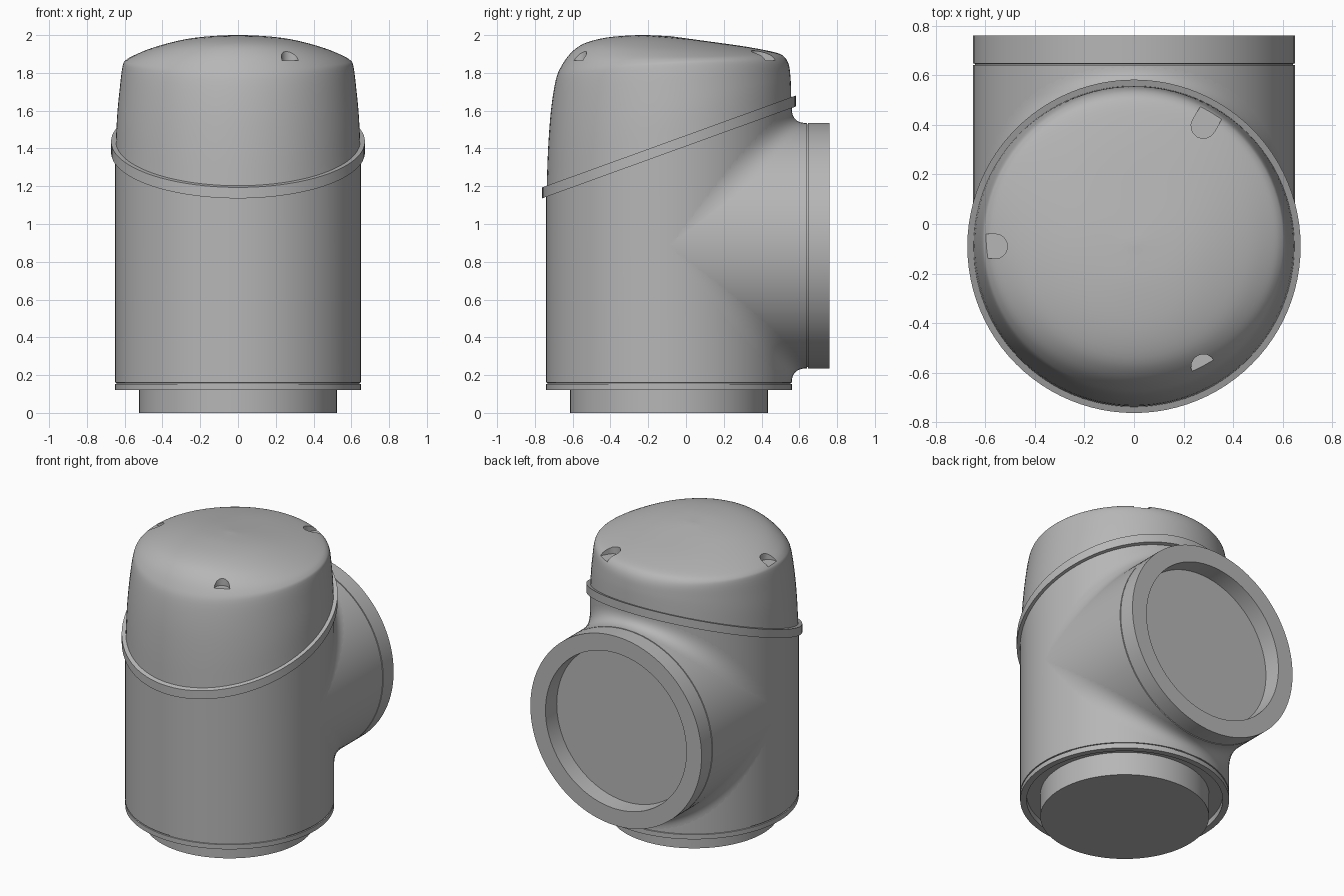
import bpy, bmesh, math
from mathutils import Vector

if "Cube" in bpy.data.objects:
    bpy.data.objects.remove(bpy.data.objects["Cube"])

YC = -0.09      # body axis, y
ZC = 0.885      # outlet axis, z
R = 0.65        # body and outlet radius
N = 96          # segments round

grey = bpy.data.materials.new("plain_grey")
grey.diffuse_color = (0.47, 0.47, 0.47, 1)
grey.use_nodes = True
grey.node_tree.nodes["Principled BSDF"].inputs["Base Color"].default_value = grey.diffuse_color


def loft(name, rings, caps=True, face_y=False):
    """Skin a list of equal-length closed rings."""
    bm = bmesh.new()
    rows = [[bm.verts.new(p) for p in ring] for ring in rings]
    n = len(rows[0])
    for a, b in zip(rows, rows[1:]):
        for i in range(n):
            j = (i + 1) % n
            bm.faces.new((a[i], a[j], b[j], b[i]))
    if caps:
        bm.faces.new(rows[0])
        bm.faces.new(rows[-1])
    bmesh.ops.recalc_face_normals(bm, faces=bm.faces)
    bm.normal_update()
    if face_y and sum(f.normal.y * f.calc_area() for f in bm.faces) < 0:
        bmesh.ops.reverse_faces(bm, faces=bm.faces)
    me = bpy.data.meshes.new(name)
    bm.to_mesh(me)
    bm.free()
    ob = bpy.data.objects.new(name, me)
    bpy.context.collection.objects.link(ob)
    me.materials.append(grey)
    return ob


def smooth(ob, angle=35):
    bpy.ops.object.select_all(action='DESELECT')
    ob.select_set(True)
    bpy.context.view_layer.objects.active = ob
    bpy.ops.object.shade_smooth_by_angle(angle=math.radians(angle))


def angles():
    return [2 * math.pi * i / N for i in range(N)]


def ring_z(r, z):
    """Circle round the body axis; z is a number or a function of y."""
    out = []
    for t in angles():
        x, y = r * math.cos(t), YC + r * math.sin(t)
        out.append((x, y, z(y) if callable(z) else z))
    return out


def ring_y(r, y):
    """Circle round the outlet axis."""
    return [(r * math.cos(t), y, ZC + r * math.sin(t)) for t in angles()]


def slant(offset):
    return lambda y: 1.437 + 0.362 * (y - YC) + offset


# base plug
smooth(loft("base_plug", [ring_z(0.525, 0), ring_z(0.525, 0.17)]))

# body with lower rim, groove and slanted top
body = [(0.61, 0.16), (0.61, 0.12), (R, 0.12), (R, 0.152), (0.643, 0.153),
        (0.643, 0.159), (R, 0.16), (R, slant(-0.02))]
smooth(loft("body", [ring_z(r, z) for r, z in body]))

# slanted collar
collar = [(0.62, -0.058), (0.672, -0.058), (0.672, 0), (0.62, 0)]
smooth(loft("collar", [ring_z(r, slant(o)) for r, o in collar]))

# side outlet with flange and recessed mouth
outlet = [(R, YC), (R, 0.64), (0.642, 0.641), (0.642, 0.646), (R, 0.647),
          (R, 0.76), (0.535, 0.76), (0.53, 0.645)]
smooth(loft("outlet", [ring_y(r, y) for r, y in outlet]))

# concave blend between body and outlet
blend = []
for k in range(13):
    u = k / 12
    ring = []
    for i in range(N):
        t = 2 * math.pi * (i + 0.5) / N
        s, c = math.sin(t), math.cos(t)
        d = 0.078 * (1 + 2 * c * c)
        y0, z0 = YC + R * abs(s), ZC + R * s
        ring.append((R * c, y0 + u * u * d * abs(s), z0 + (1 - u) ** 2 * d * s))
    blend.append(ring)
smooth(loft("outlet_blend", blend, caps=False, face_y=True), 60)

# cap profiles: (radius, z) from the top down
FRONT = [(0.002, 1.995), (0.16, 2.0), (0.33, 1.987), (0.45, 1.955), (0.52, 1.905),
         (0.57, 1.835), (0.60, 1.76), (0.625, 1.6), (0.64, 1.4), (0.648, 1.18)]
SIDE = [(0.002, 1.995), (0.2, 1.985), (0.33, 1.965), (0.46, 1.93), (0.55, 1.893),
        (0.595, 1.865), (0.612, 1.83), (0.628, 1.7), (0.64, 1.57), (0.648, 1.41)]
BACK = [(0.002, 1.995), (0.2, 1.968), (0.38, 1.943), (0.5, 1.922), (0.58, 1.903),
        (0.615, 1.88), (0.635, 1.84), (0.643, 1.78), (0.646, 1.72), (0.648, 1.64)]


def resample(pts, steps=4):
    """Smooth curve through the points."""
    p = [Vector(q) for q in pts]
    p = [2 * p[0] - p[1]] + p + [2 * p[-1] - p[-2]]
    out = []
    for i in range(1, len(p) - 2):
        a, b, c, d = p[i - 1:i + 3]
        for k in range(steps):
            t = k / steps
            out.append(0.5 * (2 * b + (c - a) * t + (2 * a - 5 * b + 4 * c - d) * t * t
                              + (3 * b - a - 3 * c + d) * t ** 3))
    return out + [p[-2]]


# cap
cap_rings = []
for f, s, b in zip(resample(FRONT), resample(SIDE), resample(BACK)):
    ring = []
    for t in angles():
        a = math.sin(t)
        r, z = s * (1 - a * a) + f * (a * a - a) / 2 + b * (a * a + a) / 2
        ring.append((r * math.cos(t), YC + r * a, z))
    cap_rings.append(ring)
cap = loft("cap", cap_rings)

# three notches cut into the cap shoulder
for deg in (60, 180, 300):
    ca, sa = math.cos(math.radians(deg)), math.sin(math.radians(deg))
    shape = [(0.8, -0.05)]
    for k in range(9):
        h = math.pi * k / 8
        shape.append((0.56 - 0.05 * math.sin(h), -0.05 * math.cos(h)))
    shape.append((0.8, 0.05))
    rings = [[(u * ca - v * sa, YC + u * sa + v * ca, z) for u, v in shape]
             for z in (1.865, 2.2)]
    cutter = loft("notch_cutter", rings)
    cutter.hide_render = True
    mod = cap.modifiers.new("notch", 'BOOLEAN')
    mod.operation = 'DIFFERENCE'
    mod.solver = 'EXACT'
    mod.object = cutter
    bpy.ops.object.select_all(action='DESELECT')
    cap.select_set(True)
    bpy.context.view_layer.objects.active = cap
    bpy.ops.object.modifier_apply(modifier=mod.name)
    bpy.data.objects.remove(cutter)
smooth(cap)
